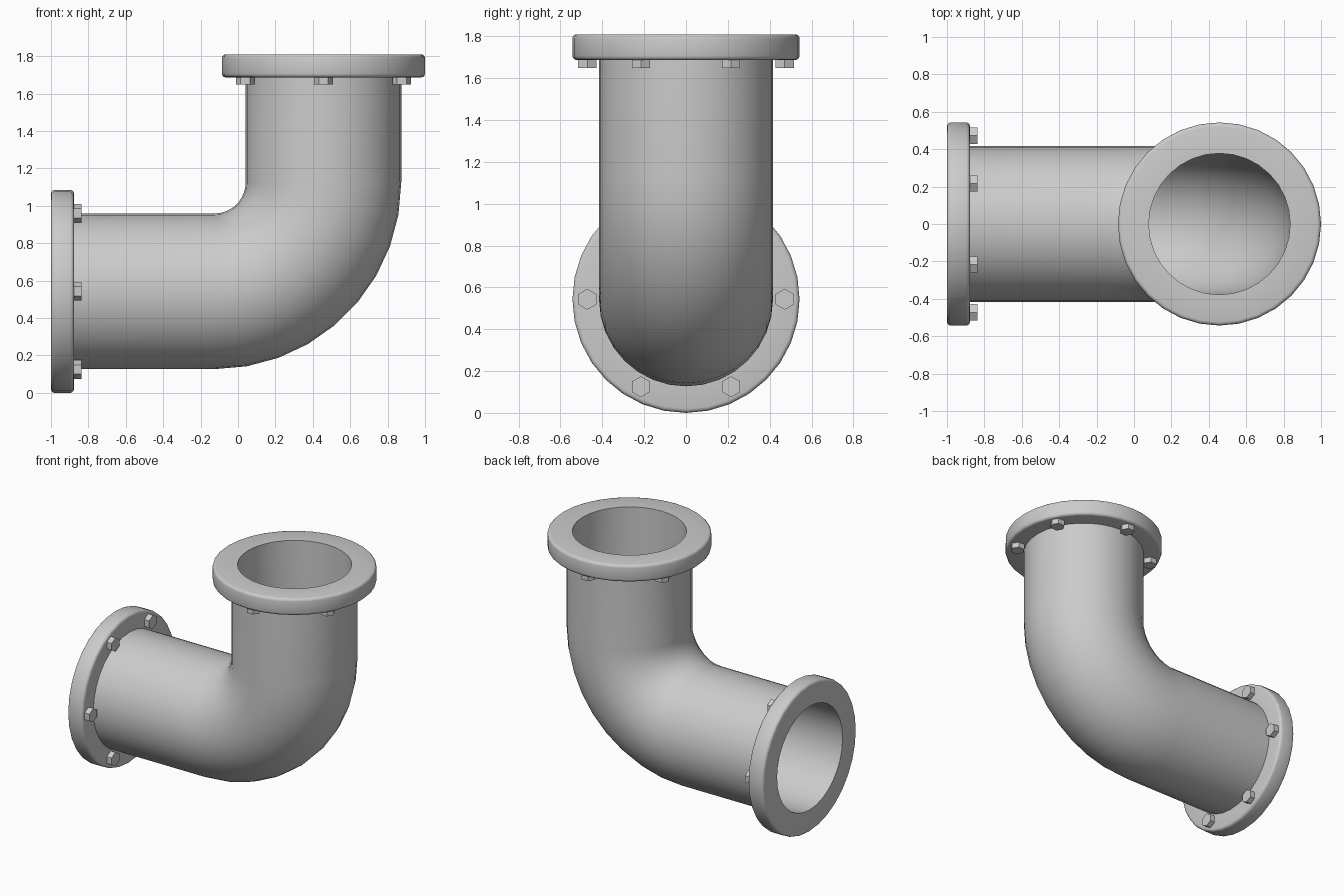
import bpy, bmesh
from math import sin, cos, pi, radians
from mathutils import Vector

if "Cube" in bpy.data.objects:
    bpy.data.objects.remove(bpy.data.objects["Cube"])

SIDES = 32
R_OUT, R_IN = 0.416, 0.378          # pipe wall
R_FL, T_FL, BEV = 0.543, 0.123, 0.02  # flange radius, thickness, edge rounding
R_BEND = 0.583
AX_Z, AX_X, TOP = 0.543, 0.457, 1.81  # leg axes and top height
BEND_X, BEND_Z = AX_X - R_BEND, AX_Z + R_BEND


def ring(center, a, r, n=SIDES, offset=(0, 0)):
    """Circle across a tangent that is tilted by angle a in the xz plane."""
    u, v = Vector((-sin(a), 0, cos(a))), Vector((0, 1, 0))
    c = Vector(center) + u * offset[0] + v * offset[1]
    return [c + r * (cos(2 * pi * i / n) * u + sin(2 * pi * i / n) * v) for i in range(n)]


def loft(name, rings, loop):
    """Skin a list of rings; join last to first, or cap both ends."""
    bm = bmesh.new()
    rows = [[bm.verts.new(p) for p in r] for r in rings]
    n = len(rows[0])
    pairs = list(zip(rows, rows[1:] + rows[:1])) if loop else list(zip(rows, rows[1:]))
    for p, q in pairs:
        for i in range(n):
            j = (i + 1) % n
            bm.faces.new((p[i], p[j], q[j], q[i]))
    if not loop:
        bm.faces.new(rows[0])
        bm.faces.new(rows[-1])
    bmesh.ops.recalc_face_normals(bm, faces=bm.faces)
    mesh = bpy.data.meshes.new(name)
    bm.to_mesh(mesh)
    bm.free()
    ob = bpy.data.objects.new(name, mesh)
    bpy.context.collection.objects.link(ob)
    bpy.ops.object.select_all(action='DESELECT')
    ob.select_set(True)
    bpy.context.view_layer.objects.active = ob
    bpy.ops.object.shade_smooth_by_angle(angle=radians(40))
    return ob


# Hollow elbow pipe: straight leg, 90 degree bend in 10 degree steps, straight leg
path = [((-1 + T_FL, 0, AX_Z), 0)]
for k in range(10):
    a = radians(10 * k)
    path.append(((BEND_X + R_BEND * sin(a), 0, BEND_Z - R_BEND * cos(a)), a))
path.append(((AX_X, 0, TOP - T_FL), pi / 2))
loft("elbow_pipe",
     [ring(c, a, R_OUT) for c, a in path] + [ring(c, a, R_IN) for c, a in reversed(path)],
     True)

# Flange section (radius, depth from the open face), rounded on the outer edges
arc = [(R_FL - BEV + BEV * sin(t), BEV - BEV * cos(t)) for t in (radians(30 * k) for k in range(4))]
section = [(R_IN, 0)] + arc + [(r, T_FL - d) for r, d in reversed(arc)] + [(R_IN, T_FL)]

# Bolt places on the flange: six around the pipe
bolts = [(0, s * 0.472) for s in (-1, 1)] + [(p * 0.418, s * 0.216) for p in (-1, 1) for s in (-1, 1)]

# Each end: open face centre, tilt, direction into the pipe
ends = [("side", Vector((-1, 0, AX_Z)), 0, Vector((1, 0, 0))),
        ("top", Vector((AX_X, 0, TOP)), pi / 2, Vector((0, 0, -1)))]
for label, face, a, inward in ends:
    loft(label + "_flange", [ring(face + inward * d, a, r) for r, d in section], True)
    for k, off in enumerate(bolts):
        loft(f"{label}_bolt_{k + 1}",
             [ring(face + inward * d, a, 0.05, 6, off) for d in (T_FL - 0.01, T_FL + 0.039)],
             False)
